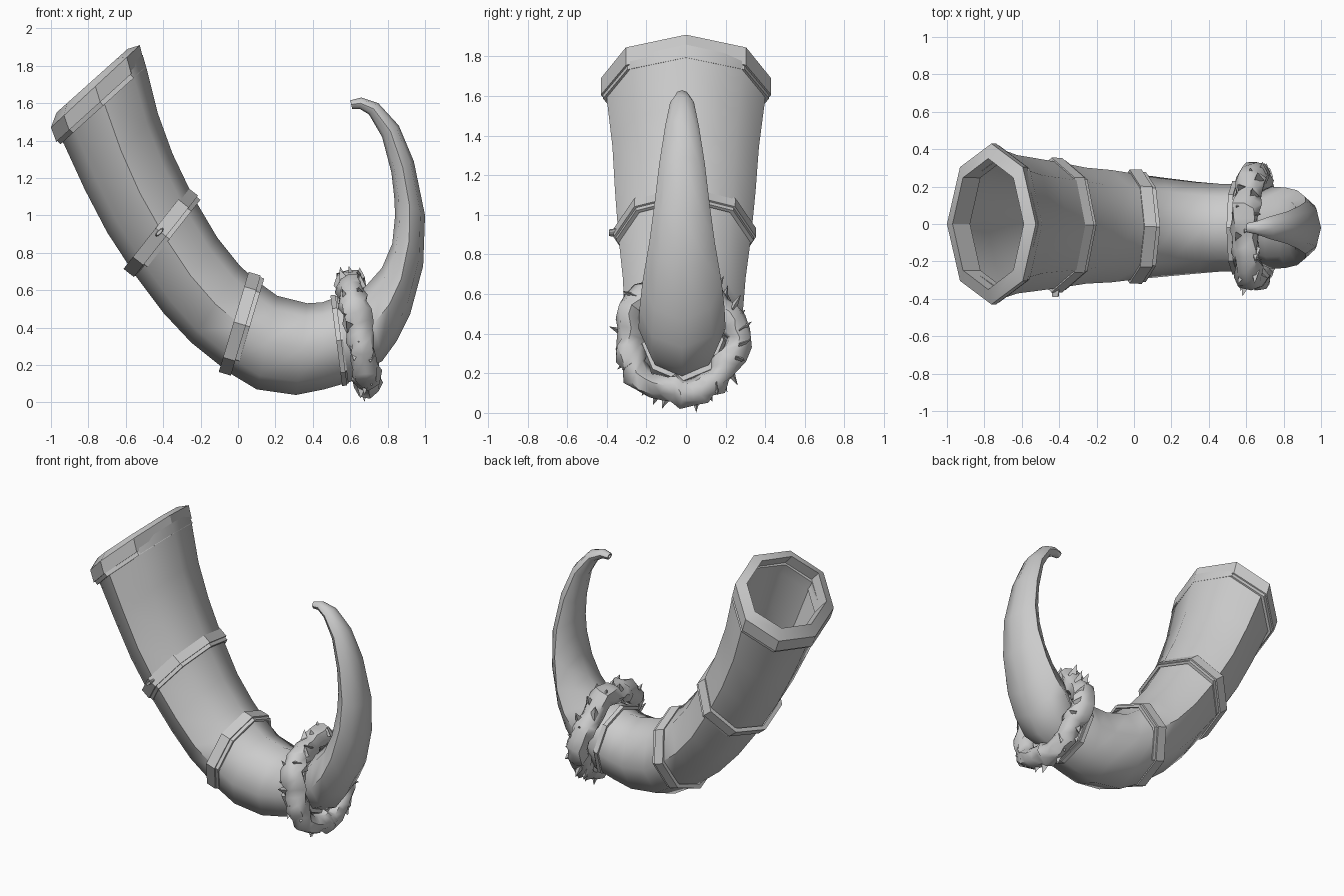
import bpy, bmesh, math, random
from mathutils import Vector

cube = bpy.data.objects.get("Cube")
if cube:
    bpy.data.objects.remove(cube, do_unlink=True)

SIDES = 8


def ring(section, along=0.0, scale=1.0):
    """Oval ring from an outer-curve point, an inner-curve point and a half width."""
    ax, az, bx, bz, half = section
    centre = Vector(((ax + bx) / 2, 0, (az + bz) / 2))
    across = Vector((bx - ax, 0, bz - az)) / 2
    axis = Vector((-across.z, 0, across.x)).normalized()
    centre += axis * along
    centre.y = -0.02 * min(1, max(0, centre.x + 0.7))
    pts = []
    for k in range(SIDES):
        a = math.tau * k / SIDES
        side = Vector((0, half * math.sin(a), 0))
        pts.append(centre + (across * math.cos(a) + side) * scale)
    return pts


def finish(name, bm, angle):
    bmesh.ops.recalc_face_normals(bm, faces=bm.faces[:])
    mesh = bpy.data.meshes.new(name)
    bm.to_mesh(mesh)
    bm.free()
    obj = bpy.data.objects.new(name, mesh)
    bpy.context.collection.objects.link(obj)
    bpy.ops.object.select_all(action='DESELECT')
    obj.select_set(True)
    bpy.context.view_layer.objects.active = obj
    bpy.ops.object.shade_smooth_by_angle(angle=math.radians(angle))
    return obj


def loft(name, rings, closed=False, angle=50):
    """Skin a row of rings; a closed loft joins last to first, otherwise ends are capped."""
    bm = bmesh.new()
    rows = [[bm.verts.new(p) for p in r] for r in rings]
    pairs = list(zip(rows, rows[1:]))
    if closed:
        pairs.append((rows[-1], rows[0]))
    else:
        bm.faces.new(rows[0])
        bm.faces.new(rows[-1])
    for lo, hi in pairs:
        n = len(lo)
        for k in range(n):
            j = (k + 1) % n
            bm.faces.new((lo[k], lo[j], hi[j], hi[k]))
    return finish(name, bm, angle)


# Hollow horn body, listed from mouth to collar
body = [
    (-0.97, 1.44, -0.51, 1.86, 0.40),
    (-0.93, 1.38, -0.49, 1.79, 0.40),
    (-0.82, 1.14, -0.43, 1.55, 0.37),
    (-0.70, 0.91, -0.35, 1.33, 0.355),
    (-0.55, 0.68, -0.24, 1.10, 0.335),
    (-0.40, 0.48, -0.11, 0.88, 0.31),
    (-0.25, 0.32, 0.01, 0.73, 0.30),
    (-0.05, 0.16, 0.10, 0.65, 0.28),
    (0.10, 0.07, 0.21, 0.57, 0.265),
    (0.31, 0.04, 0.37, 0.53, 0.245),
    (0.46, 0.07, 0.45, 0.535, 0.235),
    (0.60, 0.11, 0.52, 0.56, 0.235),
    (0.70, 0.16, 0.62, 0.58, 0.21),
]
inside = [ring(s, 0, 0.84) for s in reversed(body[:8])]
loft("horn_body", inside + [ring(s) for s in body])

# Mouth rim with a bevelled lip and a small step underneath
low = (-0.955, 1.375, -0.485, 1.80, 0.43)
top = (-1.0, 1.47, -0.525, 1.91, 0.43)
lip = (-0.97, 1.55, -0.59, 1.89, 0.35)
loft("mouth_rim", [ring(low, 0, 0.9), ring(low, 0, 0.975), ring(low, 0.025, 0.975),
                   ring(low, 0.025), ring(top), ring(lip), ring(lip, -0.14)],
     closed=True, angle=30)


# Stepped bands around the body
def band(name, section, half):
    profile = [(-half, 0.9), (-half, 0.965), (-half / 2, 0.965),
               (-half / 2, 1), (half, 1), (half, 0.9)]
    loft(name, [ring(section, a, s) for a, s in profile], closed=True, angle=30)


band("upper_band", (-0.575, 0.685, -0.232, 1.12, 0.36), 0.047)
band("middle_band", (-0.06, 0.15, 0.10, 0.685, 0.305), 0.045)
band("collar_band", (0.575, 0.09, 0.512, 0.575, 0.25), 0.018)

# Small oval stud on the upper band
bm = bmesh.new()
bmesh.ops.create_cone(bm, cap_ends=True, segments=10, radius1=0.03, radius2=0.022, depth=0.04)
stud = finish("band_stud", bm, 30)
stud.scale = (1, 0.4, 1)
stud.rotation_euler = (math.pi / 2, math.radians(-45), 0)
stud.location = (-0.42, -0.37, 0.91)

# Curved tip with a small hole at its end
tip = [
    (0.66, 0.17, 0.62, 0.56, 0.18),
    (0.77, 0.22, 0.69, 0.63, 0.22),
    (0.85, 0.33, 0.77, 0.72, 0.215),
    (0.92, 0.47, 0.825, 0.85, 0.20),
    (0.99, 0.73, 0.84, 1.0, 0.165),
    (1.0, 1.0, 0.835, 1.1, 0.14),
    (0.94, 1.29, 0.82, 1.23, 0.115),
    (0.86, 1.48, 0.77, 1.42, 0.085),
    (0.75, 1.60, 0.70, 1.54, 0.06),
    (0.66, 1.63, 0.65, 1.57, 0.035),
    (0.60, 1.615, 0.61, 1.57, 0.025),
]
hole = [ring(tip[-1], 0, 0.6), ring(tip[-1], 0.03, 0.5)]
loft("horn_tip", [ring(s) for s in tip] + hole)

# Ragged fur collar: a lumpy ring with tufts pulled out of it
random.seed(7)
centre = Vector((0.645, -0.02, 0.375))
axis = Vector((0.985, 0, 0.17)).normalized()
up = Vector((-axis.z, 0, axis.x))
side = Vector((0, 1, 0))
COUNT, AROUND = 36, 8


def fur_point(turn, radius, along):
    out = up * math.cos(turn) + side * math.sin(turn)
    return centre + out * radius + axis * along


fur = []
for i in range(COUNT):
    turn = math.tau * i / COUNT
    lump = 0.015 * math.sin(5 * turn) + random.uniform(-0.01, 0.02)
    loop = []
    for k in range(AROUND):
        a = math.tau * k / AROUND
        radius = 0.27 + lump + (0.065 + random.uniform(-0.01, 0.02)) * math.cos(a)
        along = (0.075 + random.uniform(-0.02, 0.015)) * math.sin(a)
        loop.append(fur_point(turn + random.uniform(-0.05, 0.05), radius, along))
    fur.append(loop)
loft("fur_collar", fur, closed=True, angle=50)

bm = bmesh.new()
for i in range(30):
    turn = math.tau * (i + random.uniform(-0.3, 0.3)) / 30
    shift = random.uniform(-0.05, 0.05)
    lean = random.uniform(-0.15, 0.15)
    base = [bm.verts.new(fur_point(turn + t, 0.29, shift + s))
            for t, s in ((-0.1, -0.02), (0.1, -0.02), (0, 0.035))]
    point = bm.verts.new(fur_point(turn + lean, random.uniform(0.34, 0.385), shift * 1.3))
    bm.faces.new(base)
    for k in range(3):
        bm.faces.new((base[k], base[(k + 1) % 3], point))
finish("fur_tufts", bm, 30)
